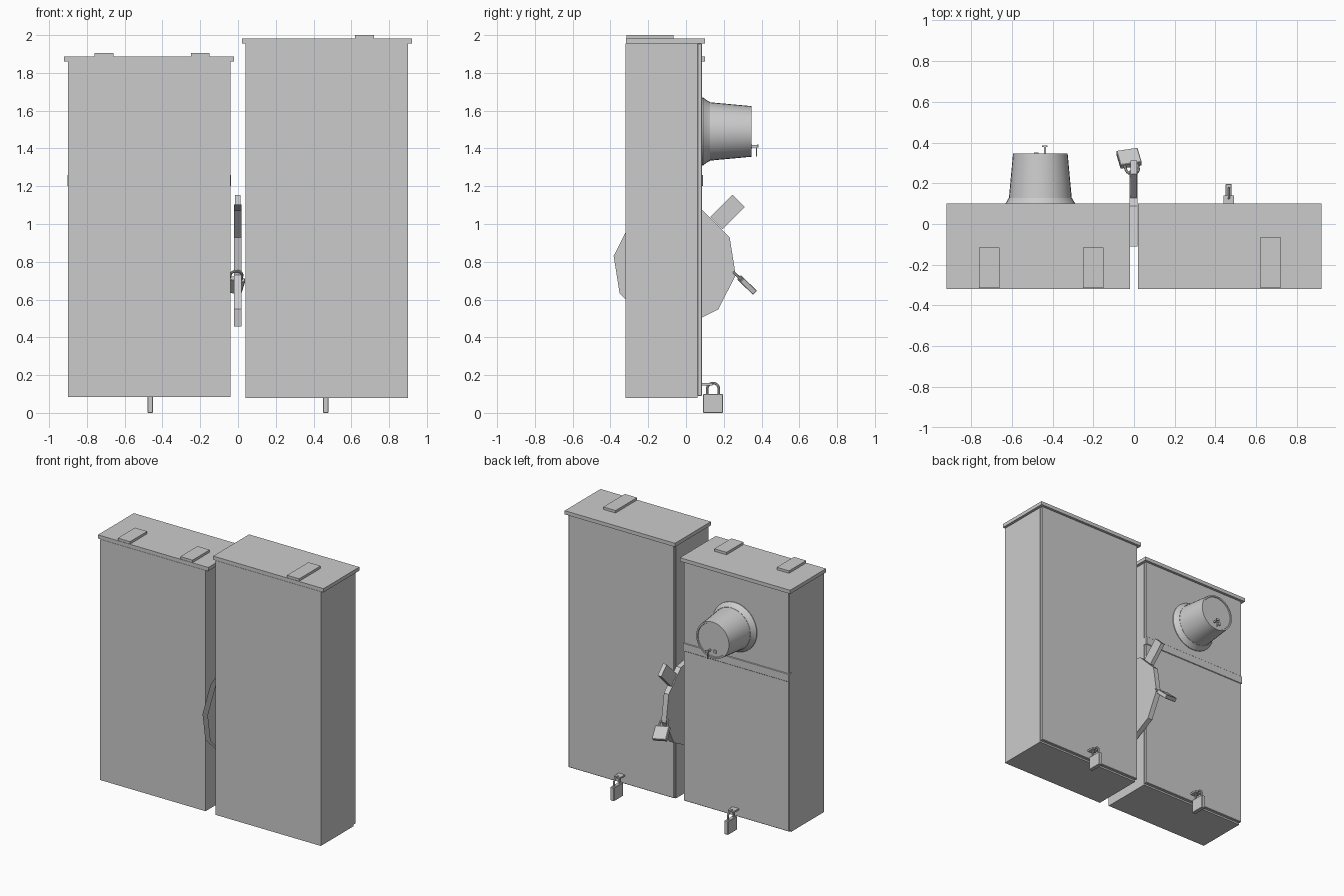
import bpy, bmesh, math
from mathutils import Matrix, Vector

if "Cube" in bpy.data.objects:
    bpy.data.objects.remove(bpy.data.objects["Cube"])


def add_mesh(name, bm, smooth=False):
    bmesh.ops.recalc_face_normals(bm, faces=bm.faces)
    me = bpy.data.meshes.new(name)
    bm.to_mesh(me)
    bm.free()
    ob = bpy.data.objects.new(name, me)
    bpy.context.collection.objects.link(ob)
    if smooth:
        bpy.ops.object.select_all(action='DESELECT')
        ob.select_set(True)
        bpy.context.view_layer.objects.active = ob
        bpy.ops.object.shade_smooth_by_angle(angle=math.radians(35))
    return ob


def box(name, x, y, z, matrix=Matrix(), bevel=0):
    bm = bmesh.new()
    bmesh.ops.create_cube(bm, size=1)
    for v in bm.verts:
        v.co = Vector([(r[0] + r[1]) / 2 + c * (r[1] - r[0]) for r, c in zip((x, y, z), v.co)])
    if bevel:
        bmesh.ops.bevel(bm, geom=bm.edges[:], offset=bevel, segments=1, affect='EDGES')
    bm.transform(matrix)
    return add_mesh(name, bm)


def lathe(name, profile, matrix, n=32):
    # profile of (radius, height) spun about z, then placed
    bm = bmesh.new()
    vs = [bm.verts.new((r, 0, h)) for r, h in profile]
    es = [bm.edges.new(p) for p in zip(vs, vs[1:])]
    bmesh.ops.spin(bm, geom=vs + es, cent=(0, 0, 0), axis=(0, 0, 1),
                   angle=2 * math.pi, steps=n, use_merge=True)
    bmesh.ops.remove_doubles(bm, verts=bm.verts, dist=1e-5)
    bm.transform(matrix)
    return add_mesh(name, bm, True)


def tube(name, pts, radius, matrix=Matrix(), n=8):
    # round bar along a path lying in the local xz plane
    bm = bmesh.new()
    rings = []
    for i, p in enumerate(pts):
        p = Vector(p)
        t = (Vector(pts[min(i + 1, len(pts) - 1)]) - Vector(pts[max(i - 1, 0)])).normalized()
        side = Vector((0, 1, 0)).cross(t)
        rings.append([bm.verts.new(p + radius * (math.cos(a) * side + Vector((0, math.sin(a), 0))))
                      for a in (2 * math.pi * k / n for k in range(n))])
    for a, b in zip(rings, rings[1:]):
        for k in range(n):
            bm.faces.new((a[k], a[(k + 1) % n], b[(k + 1) % n], b[k]))
    bm.faces.new(rings[0])
    bm.faces.new(rings[-1])
    bm.transform(matrix)
    return add_mesh(name, bm, True)


def padlock(name, matrix):
    # origin at the bottom of the body, width along x
    box(name + "_body", (-0.053, 0.053), (-0.015, 0.015), (0, 0.1), matrix, 0.003)
    arc = [(0.031 * math.cos(math.pi * k / 8), 0, 0.127 + 0.031 * math.sin(math.pi * k / 8))
           for k in range(9)]
    tube(name + "_shackle", [(0.031, 0, 0.095)] + arc + [(-0.031, 0, 0.095)], 0.007, matrix)


# the two cabinets: body, back cover, lid, lid tabs, hasp and padlock
cabinets = [
    ("left", -0.47, 0.085, 1.86, [(-0.71, -0.115), (-0.2, -0.115)]),
    ("right", 0.47, 0.08, 1.955, [(0.67, -0.065)]),
]
for side, cx, z0, z1, tabs in cabinets:
    x0, x1 = cx - 0.43, cx + 0.43
    box(side + "_cabinet", (x0, x1), (-0.32, 0.06), (z0, z1))
    box(side + "_back_cover", (x0, x1), (0.06, 0.085), (z0 + 0.01, z1), bevel=0.003)
    box(side + "_lid", (cx - 0.45, cx + 0.45), (-0.318, 0.1), (z1, z1 + 0.027))
    for i, (tx, ty) in enumerate(tabs):
        box(f"{side}_lid_tab_{i}", (tx - 0.05, tx + 0.05), (-0.315, ty), (z1 + 0.027, z1 + 0.045))
    lx = math.copysign(0.465, cx)
    box(side + "_hasp", (lx - 0.025, lx + 0.025), (0.08, 0.14), (0.145, 0.157))
    padlock(side + "_padlock",
            Matrix.Translation((lx, 0.143, 0)) @ Matrix.Rotation(math.pi / 2, 4, 'Z'))

# lip between the upper and lower cover of the left cabinet
box("cover_lip", (-0.903, -0.037), (0.055, 0.09), (1.2, 1.26), bevel=0.003)

# meter: flange and tapered glass cover pointing backwards
to_back = Matrix.Translation((-0.46, 0, 1.49)) @ Matrix.Rotation(-math.pi / 2, 4, 'X')
lathe("meter_flange", [(0, 0.08), (0.18, 0.08), (0.18, 0.09), (0.162, 0.115), (0.156, 0.128), (0, 0.128)],
      to_back)
lathe("meter_cover", [(0.155, 0.12), (0.134, 0.347), (0.123, 0.347), (0.121, 0.342), (0, 0.342)], to_back)
box("meter_seal_bar", (-0.443, -0.433), (0.335, 0.385), (1.405, 1.417))
box("meter_seal_cross", (-0.452, -0.424), (0.377, 0.385), (1.405, 1.42))
box("meter_seal_pin", (-0.441, -0.435), (0.37, 0.377), (1.358, 1.408))
box("meter_knob", (-0.49, -0.47), (0.34, 0.35), (1.4, 1.42))

# switch disc: ten-sided, rim only on the back half
bm = bmesh.new()
angles = [math.radians(-81 + 36 * k) for k in range(10)]
caps = [[bm.verts.new((x, -0.06 + 0.327 * math.cos(a), 0.78 + 0.327 * math.sin(a))) for a in angles]
        for x in (-0.021, 0.018)]
for cap in caps:
    bm.faces.new(cap)
for k in range(5):
    bm.faces.new((caps[0][k], caps[0][k + 1], caps[1][k + 1], caps[1][k]))
add_mesh("switch_disc", bm)

# switch handle sticking out of the disc at an angle
tilt = Matrix.Translation((0, 0.22, 1.063)) @ Matrix.Rotation(-math.pi / 4, 4, 'X')
box("switch_handle", (-0.016, 0.014), (-0.046, 0.046), (-0.083, 0.083), tilt)

# padlock hanging from the disc rim
hang = (Matrix.Translation((-0.035, 0.358, 0.643)) @ Matrix.Rotation(math.radians(46), 4, 'X')
        @ Matrix.Rotation(math.radians(12), 4, 'Y'))
padlock("switch_padlock", hang)
